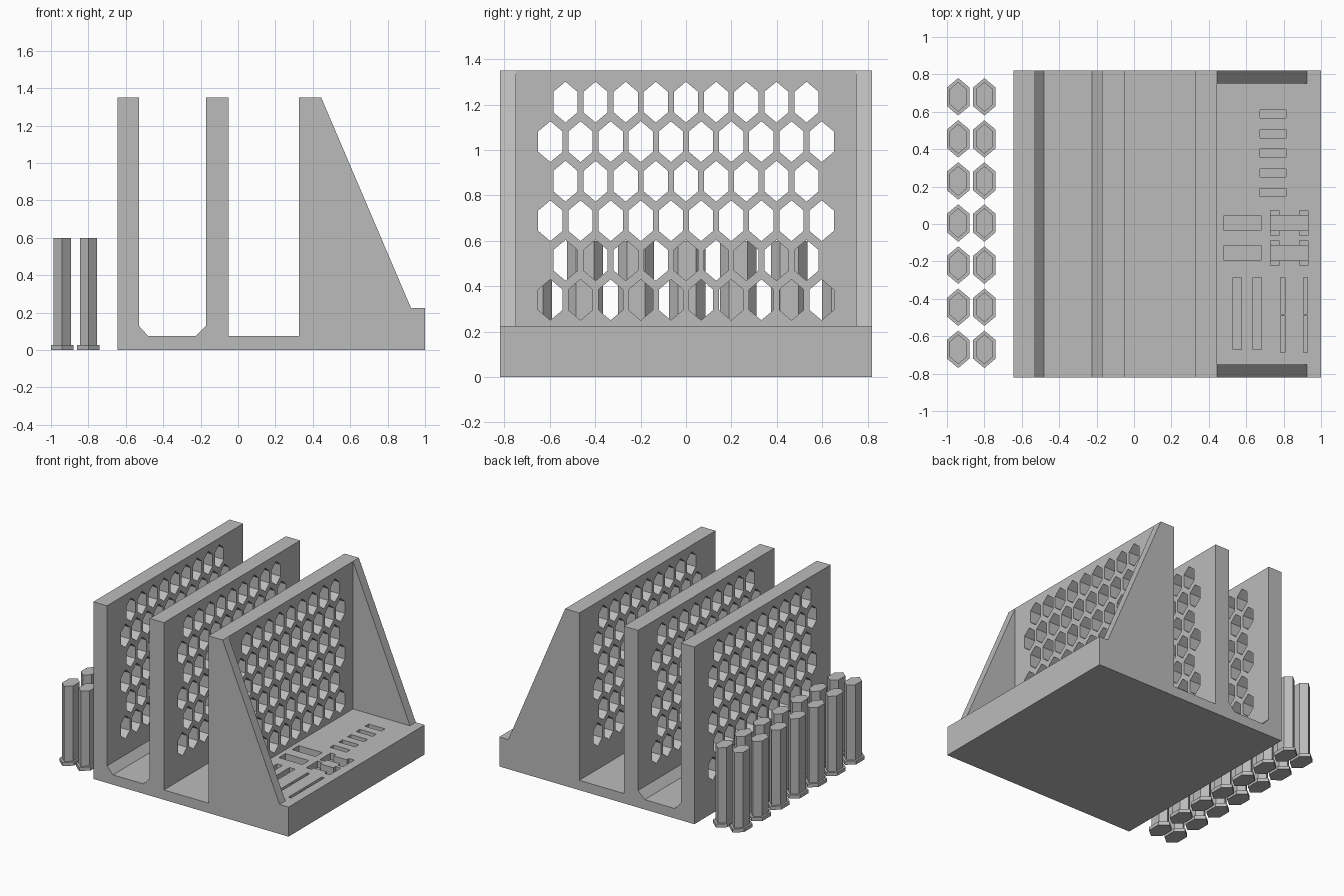
import bpy, bmesh
from mathutils import Vector

default = bpy.data.objects.get("Cube")
if default:
    bpy.data.objects.remove(default, do_unlink=True)

grey = bpy.data.materials.new("plain grey")
grey.use_nodes = True
color = (0.5, 0.5, 0.5, 1)
grey.diffuse_color = color
grey.node_tree.nodes["Principled BSDF"].inputs["Base Color"].default_value = color


def prism(bm, points, offset):
    """Extrude a closed outline by an offset vector."""
    face = bm.faces.new([bm.verts.new(p) for p in points])
    result = bmesh.ops.extrude_face_region(bm, geom=[face], use_keep_orig=True)
    verts = [v for v in result["geom"] if isinstance(v, bmesh.types.BMVert)]
    bmesh.ops.translate(bm, verts=verts, vec=Vector(offset))


def finish(bm, name):
    bmesh.ops.recalc_face_normals(bm, faces=bm.faces)
    mesh = bpy.data.meshes.new(name)
    bm.to_mesh(mesh)
    bm.free()
    mesh.materials.append(grey)
    obj = bpy.data.objects.new(name, mesh)
    bpy.context.collection.objects.link(obj)
    return obj


def cut(target, cutter):
    """Subtract the cutter and discard it."""
    cutter.hide_render = True
    mod = target.modifiers.new("cut", "BOOLEAN")
    mod.operation, mod.solver, mod.object = "DIFFERENCE", "EXACT", cutter
    bpy.context.view_layer.objects.active = target
    bpy.ops.object.modifier_apply(modifier=mod.name)
    bpy.data.objects.remove(cutter, do_unlink=True)


def hexagon(a, b, half_width, half_height):
    """Stretched hexagon with its points along the second axis."""
    side = half_height / 2
    return [(a, b + half_height), (a + half_width, b + side), (a + half_width, b - side),
            (a, b - half_height), (a - half_width, b - side), (a - half_width, b + side)]


# Stand: side profile with two slots and a sloping brace
DEPTH, TOP, FLOOR, DECK = 0.82, 1.35, 0.075, 0.225
profile = [(-0.645, 0), (1, 0), (1, DECK), (0.925, DECK), (0.445, TOP), (0.325, TOP),
           (0.325, FLOOR), (-0.05, FLOOR), (-0.05, TOP), (-0.17, TOP), (-0.17, 0.13),
           (-0.225, FLOOR), (-0.48, FLOOR), (-0.53, 0.13), (-0.53, TOP), (-0.645, TOP)]
bm = bmesh.new()
prism(bm, [(x, -DEPTH, z) for x, z in profile], (0, 2 * DEPTH, 0))
stand = finish(bm, "stand")

# Open the space between the two braces
bm = bmesh.new()
space = [(0.445, DECK), (1.1, DECK), (1.1, 1.5), (0.445, 1.5)]
prism(bm, [(x, -0.75, z) for x, z in space], (0, 1.5, 0))
cut(stand, finish(bm, "brace_space_cutter"))

# Honeycomb holes through all three walls
bm = bmesh.new()
PITCH = 0.1328
for row in range(6):
    count = 10 if row % 2 == 0 else 9
    for i in range(count):
        y = (i - (count - 1) / 2) * PITCH
        outline = hexagon(y, 0.34 + row * 0.1742, 0.0535, 0.09)
        prism(bm, [(-0.8, a, b) for a, b in outline], (1.6, 0, 0))
cut(stand, finish(bm, "honeycomb_cutter"))


def pocket(bm, x, y, width, length, depth):
    """Rectangular pocket sunk into the deck, centred on x, y."""
    corners = [(-1, -1), (1, -1), (1, 1), (-1, 1)]
    prism(bm, [(x + sx * width / 2, y + sy * length / 2, DECK - depth) for sx, sy in corners],
          (0, 0, depth + 0.1))


# Card and stick pockets in the deck
bm = bmesh.new()
for i in range(5):
    pocket(bm, 0.743, 0.168 + i * 0.105, 0.138, 0.044, 0.12)
for y in (0.005, -0.155):
    pocket(bm, 0.58, y, 0.198, 0.08, 0.12)
    pocket(bm, 0.83, y, 0.198, 0.08, 0.12)
for x in (0.552, 0.658):
    pocket(bm, x, -0.478, 0.046, 0.385, 0.12)
for x in (0.795, 0.917):
    for y in (-0.383, -0.588):
        pocket(bm, x, y, 0.022, 0.196, 0.12)
cut(stand, finish(bm, "pocket_cutter"))

# Shallow finger notches at the ends of the outer pockets
bm = bmesh.new()
for y in (0.005, -0.155):
    for x in (0.753, 0.908):
        pocket(bm, x, y, 0.044, 0.134, 0.05)
cut(stand, finish(bm, "notch_cutter"))

# Loose hexagonal pegs with flanged feet
for column, x in enumerate((-0.94, -0.80)):
    for row in range(7):
        y = 0.005 + (row - 3) * 0.225
        bm = bmesh.new()
        prism(bm, [(a, b, 0) for a, b in hexagon(x, y, 0.06, 0.10)], (0, 0, 0.027))
        prism(bm, [(a, b, 0.027) for a, b in hexagon(x, y, 0.046, 0.08)], (0, 0, 0.573))
        finish(bm, f"peg_{column + 1}_{row + 1}")
